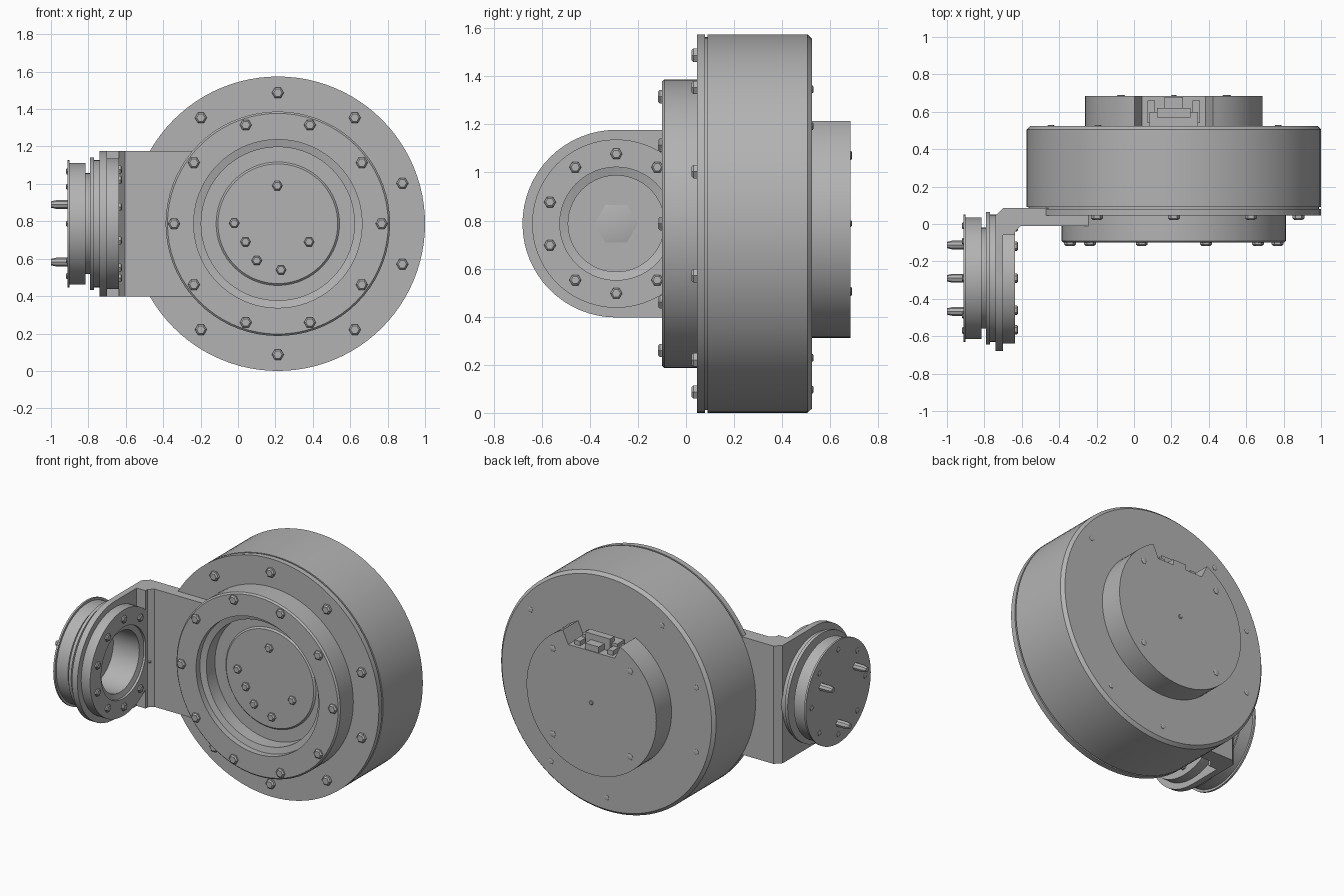
import bpy, bmesh, math
from mathutils import Vector

if "Cube" in bpy.data.objects:
    bpy.data.objects.remove(bpy.data.objects["Cube"])

grey = bpy.data.materials.new("plain grey")
grey.use_nodes = True
colour = (0.45, 0.45, 0.45, 1)
grey.diffuse_color = colour
grey.node_tree.nodes["Principled BSDF"].inputs["Base Color"].default_value = colour

CX, CZ = 0.213, 0.787      # motor axis (along y)
HUB = (-0.29, 0.787)       # hub axis (along x): y, z
parts = []


def place(axis, a, b, h):
    """Plane coordinates a, b and height h along the axis to a point."""
    return Vector({"X": (h, a, b), "Y": (a, h, b), "Z": (a, b, h)}[axis])


def finish(name, bm):
    bmesh.ops.remove_doubles(bm, verts=bm.verts, dist=1e-5)
    bmesh.ops.recalc_face_normals(bm, faces=bm.faces)
    mesh = bpy.data.meshes.new(name)
    bm.to_mesh(mesh)
    bm.free()
    mesh.materials.append(grey)
    obj = bpy.data.objects.new(name, mesh)
    bpy.context.collection.objects.link(obj)
    parts.append(obj)
    return obj


def lathe(name, profile, axis, centre, sides=72, closed=False):
    """Spin (radius, height) points about an axis."""
    bm = bmesh.new()
    vs = [bm.verts.new(place(axis, centre[0] + r, centre[1], h)) for r, h in profile]
    edges = [bm.edges.new(p) for p in zip(vs, vs[1:])]
    if closed:
        edges.append(bm.edges.new((vs[-1], vs[0])))
    bmesh.ops.spin(bm, geom=vs + edges, cent=place(axis, *centre, 0),
                   axis=place(axis, 0, 0, 1), angle=math.tau, steps=sides)
    return finish(name, bm)


def prism(name, outline, axis, low, high):
    """Extrude an outline along an axis."""
    bm = bmesh.new()
    face = bm.faces.new([bm.verts.new(place(axis, a, b, low)) for a, b in outline])
    new = bmesh.ops.extrude_face_region(bm, geom=[face])["geom"]
    bmesh.ops.translate(bm, vec=place(axis, 0, 0, high - low),
                        verts=[v for v in new if isinstance(v, bmesh.types.BMVert)])
    return finish(name, bm)


def box(name, x0, x1, y0, y1, z0, z1):
    return prism(name, [(x0, y0), (x1, y0), (x1, y1), (x0, y1)], "Z", z0, z1)


def stud(name, axis, centre, base, tip, r=0.032, sides=6):
    mid = base + (tip - base) * 0.7
    return lathe(name, [(0, base), (r, base), (r, mid), (r * 0.7, tip), (0, tip)],
                 axis, centre, sides)


def polar(centre, r, degrees):
    t = math.radians(degrees)
    return centre[0] + r * math.cos(t), centre[1] + r * math.sin(t)


def stud_circle(name, axis, centre, r, angles, base, tip, size=0.032):
    for a in angles:
        stud(name, axis, polar(centre, r, a), base, tip, size)


MOTOR = (CX, CZ)

# Motor housing with front flange and seam groove
lathe("motor_housing", [(0, .045), (.787, .045), (.787, .08), (.776, .08), (.776, .09),
                        (.787, .09), (.787, .505), (.768, .525), (0, .525)], "Y", MOTOR, 96)

# Front ring with stepped recess and floor disc
lathe("front_ring", [(0, .03), (.32, .03), (.33, .04), (.41, .04), (.41, -.05), (.45, -.06),
                     (.45, -.10), (.59, -.10), (.60, -.09), (.60, .05)], "Y", MOTOR)

# Rear cap with a trapezoid notch in the top rim
rim = math.degrees(math.acos(0.21 / 0.475))
steps = 64
outline = [polar(MOTOR, 0.475, 180 - rim + (180 + 2 * rim) * i / steps) for i in range(steps + 1)]
outline += [(CX + 0.17, CZ + 0.34), (CX - 0.17, CZ + 0.34)]
prism("rear_cap", outline, "Y", .52, .685)

# Connector inside the notch
box("connector_base", CX - .13, CX + .13, .52, .60, CZ + .33, CZ + .39)
box("connector_socket", CX - .09, CX + .09, .57, .62, CZ + .33, CZ + .42)
box("connector_tab", CX - .05, CX + .05, .62, .68, CZ + .33, CZ + .38)
for side in (-1, 1):
    x = CX + side * .12
    box("connector_cheek", x - .02, x + .02, .54, .66, CZ + .33, CZ + .37)

# Motor bolts
tenths = range(0, 360, 36)
stud_circle("ring_bolt", "Y", MOTOR, .555, tenths, -.09, -.117)
stud_circle("flange_bolt", "Y", MOTOR, .70, [18 + a for a in tenths if a not in (144, 180)],
            .05, .022)
stud_circle("rear_bolt", "Y", MOTOR, .69, (36, 126, 162, 198, 270, 306), .52, .53, .018)
stud_circle("cap_bolt", "Y", MOTOR, .40, (45, 135, 225, 315), .68, .69, .022)
stud("cap_centre_mark", "Y", MOTOR, .68, .69, .015)
for x, z in [(.21, .99), (-.02, .79), (.04, .69), (.10, .59), (.38, .69), (.23, .54)]:
    stud("floor_bolt", "Y", (x, z), .04, .01, .028)

# Bent bracket joining motor and hub
prism("bracket_plate", [(-.24, -.01), (-.24, .085), (-.70, .085), (-.74, .045), (-.74, -.06),
                        (-.635, -.06), (-.635, -.04), (-.605, -.01)], "Z", .397, 1.177)
arm_outline = [(-.05, .397), (-.05, 1.177)] + [polar(HUB, .39, 90 + 180 * i / 32) for i in range(33)]
arm = prism("bracket_arm", arm_outline, "X", -.74, -.70)

# Bore through the bracket arm
cutter = lathe("arm_bore_cutter", [(0, -.8), (.28, -.8), (.28, -.6), (0, -.6)], "X", HUB)
cut = arm.modifiers.new("bore", "BOOLEAN")
cut.object = cutter
cut.solver = "EXACT"
bpy.context.view_layer.objects.active = arm
bpy.ops.object.modifier_apply(modifier=cut.name)
parts.remove(cutter)
bpy.data.objects.remove(cutter)

# Hub: bearing ring, grooved drum and outer plate around a deep bore
lathe("hub", [(0, -.85), (.20, -.85), (.20, -.66), (.235, -.65), (.235, -.635), (.35, -.635),
              (.35, -.70), (.34, -.74), (.34, -.77), (.355, -.77), (.355, -.79), (.27, -.79),
              (.27, -.815), (.325, -.815), (.325, -.90), (.34, -.90), (.34, -.912),
              (0, -.912)], "X", HUB)
stud("hub_hex_boss", "X", HUB, -.86, -.84, .09)
stud_circle("bearing_bolt", "X", HUB, .29, [18 + a for a in tenths if a != 0], -.64, -.62, .025)
stud_circle("outer_plate_bolt", "X", HUB, .28, range(0, 360, 45), -.91, -.919, .018)

# Three drive pins on the outer plate
for a in (30, 150, 270):
    stud("drive_pin", "X", polar(HUB, .205, a), -.90, -1.0, .024, 8)

# Smooth round walls, keep the edges sharp
for obj in parts:
    obj.select_set(True)
bpy.context.view_layer.objects.active = parts[0]
bpy.ops.object.shade_smooth_by_angle(angle=math.radians(30))
bpy.ops.object.select_all(action="DESELECT")
